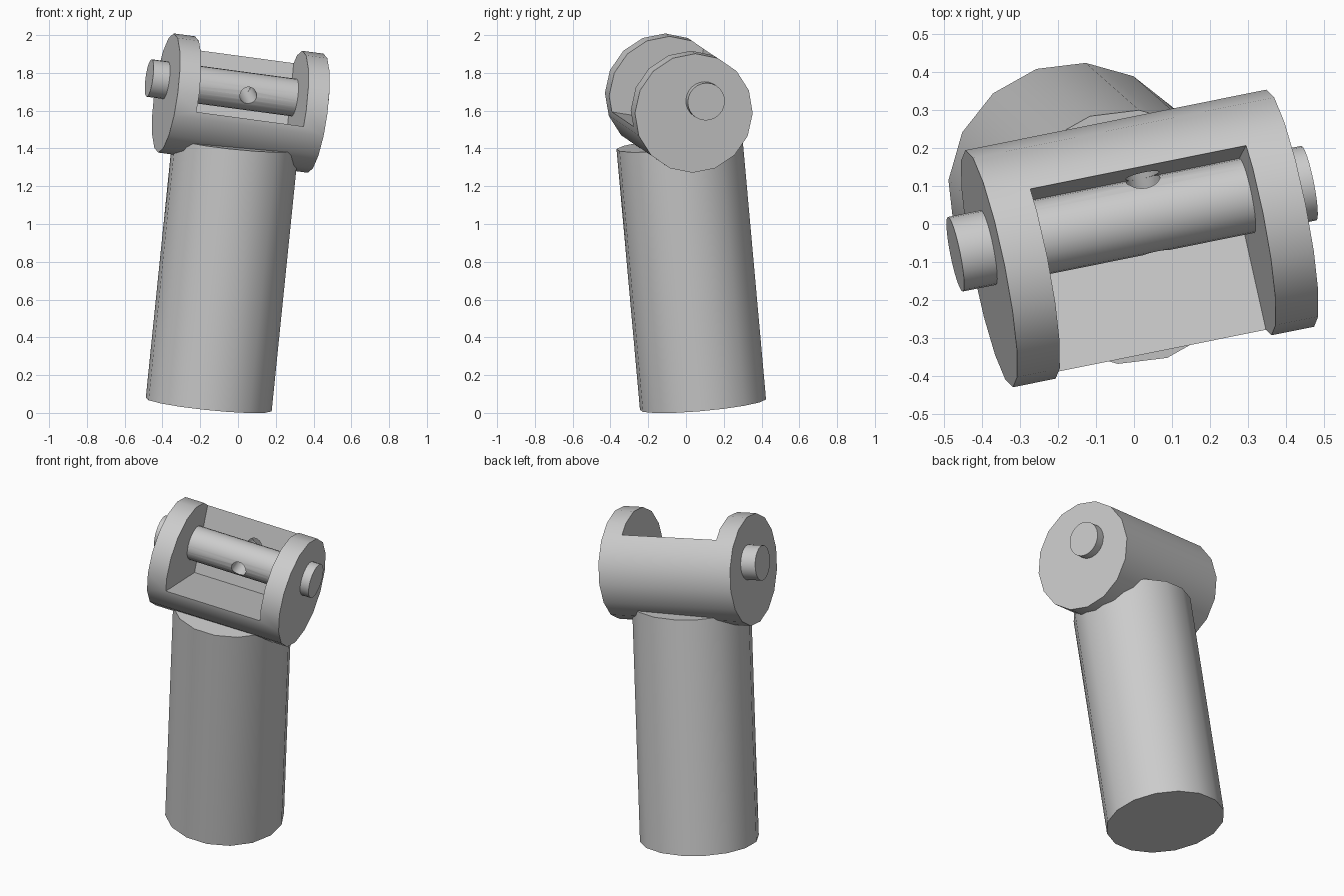
import bpy, bmesh, math
from mathutils import Vector, Matrix

if "Cube" in bpy.data.objects:
    bpy.data.objects.remove(bpy.data.objects["Cube"])

grey = bpy.data.materials.new("plain_grey")
grey.use_nodes = True
colour = (0.6, 0.6, 0.6, 1)
grey.diffuse_color = colour
grey.node_tree.nodes["Principled BSDF"].inputs["Base Color"].default_value = colour


def frame(origin, axis, up):
    """Matrix with local Z along the axis and local Y towards up."""
    z = Vector(axis).normalized()
    y = Vector(up)
    y = (y - z * y.dot(z)).normalized()
    return Matrix.Translation(origin) @ Matrix((y.cross(z), y, z)).transposed().to_4x4()


def add_object(name, bm, matrix):
    bm.transform(matrix)
    mesh = bpy.data.meshes.new(name)
    bm.to_mesh(mesh)
    bm.free()
    mesh.materials.append(grey)
    obj = bpy.data.objects.new(name, mesh)
    bpy.context.collection.objects.link(obj)
    return obj


def cylinder(name, matrix, radius, length, sides):
    bm = bmesh.new()
    bmesh.ops.create_cone(bm, cap_ends=True, segments=sides, radius1=radius,
                          radius2=radius, depth=length)
    return add_object(name, bm, matrix)


def box(name, matrix, size):
    bm = bmesh.new()
    bmesh.ops.create_cube(bm, size=1, matrix=Matrix.Diagonal((*size, 1)))
    return add_object(name, bm, matrix)


def select(obj):
    bpy.ops.object.select_all(action='DESELECT')
    obj.select_set(True)
    bpy.context.view_layer.objects.active = obj


def cut(obj, cutter):
    select(obj)
    mod = obj.modifiers.new("cut", 'BOOLEAN')
    mod.operation, mod.solver, mod.object = 'DIFFERENCE', 'EXACT', cutter
    bpy.ops.object.modifier_apply(modifier=mod.name)


# Leaning post
foot = Vector((-0.155, 0.09, 0.044))
lean = Vector((0.102, -0.09, 1)).normalized()
post_length = 1.393
post = cylinder("post", frame(foot + lean * post_length / 2, lean, (0.075, 1, 0)),
                0.336, post_length, 16)

# Cross barrel with the cross pin set off its centre
cross = (1, 0.201, -0.135)
barrel_frame = frame((0.015, -0.038, 1.64), cross, (0, 0, 1))
pin_frame = frame((-0.005, 0.014, 1.71), cross, (0, 0, 1))
barrel = cylinder("barrel", barrel_frame, 0.318, 0.815, 16)
pin = cylinder("cross_pin", pin_frame, 0.1, 0.957, 24)

# Open bay between the two end discs: floor starts at the front lip, wall at the back lip
front_lip, back_lip = Vector((-0.306, -0.085)), Vector((0.185, 0.255))
tilt = math.radians(9)
along = Vector((math.cos(tilt), -math.sin(tilt)))
upward = Vector((math.sin(tilt), math.cos(tilt)))
corner = front_lip + along * (back_lip - front_lip).dot(along)
middle = corner + (upward - along) * 0.5
bay = box("bay_cutter", barrel_frame @ Matrix.Translation((*middle, 0))
          @ Matrix.Rotation(-tilt, 4, 'Z'), (1, 1, 0.584))
cut(barrel, bay)

# Small hole drilled through the pin and into the back wall of the bay
drill = cylinder("drill_cutter", pin_frame @ Matrix.Translation((0, 0.002, 0.045))
                 @ Matrix.Rotation(math.radians(16), 4, 'Z')
                 @ Matrix.Rotation(math.pi / 2, 4, 'Y'), 0.045, 0.36, 24)
cut(pin, drill)
cut(barrel, drill)

for cutter in (bay, drill):
    bpy.data.objects.remove(cutter)
for part in (post, barrel, pin):
    select(part)
    bpy.ops.object.shade_smooth_by_angle(angle=math.radians(30))
